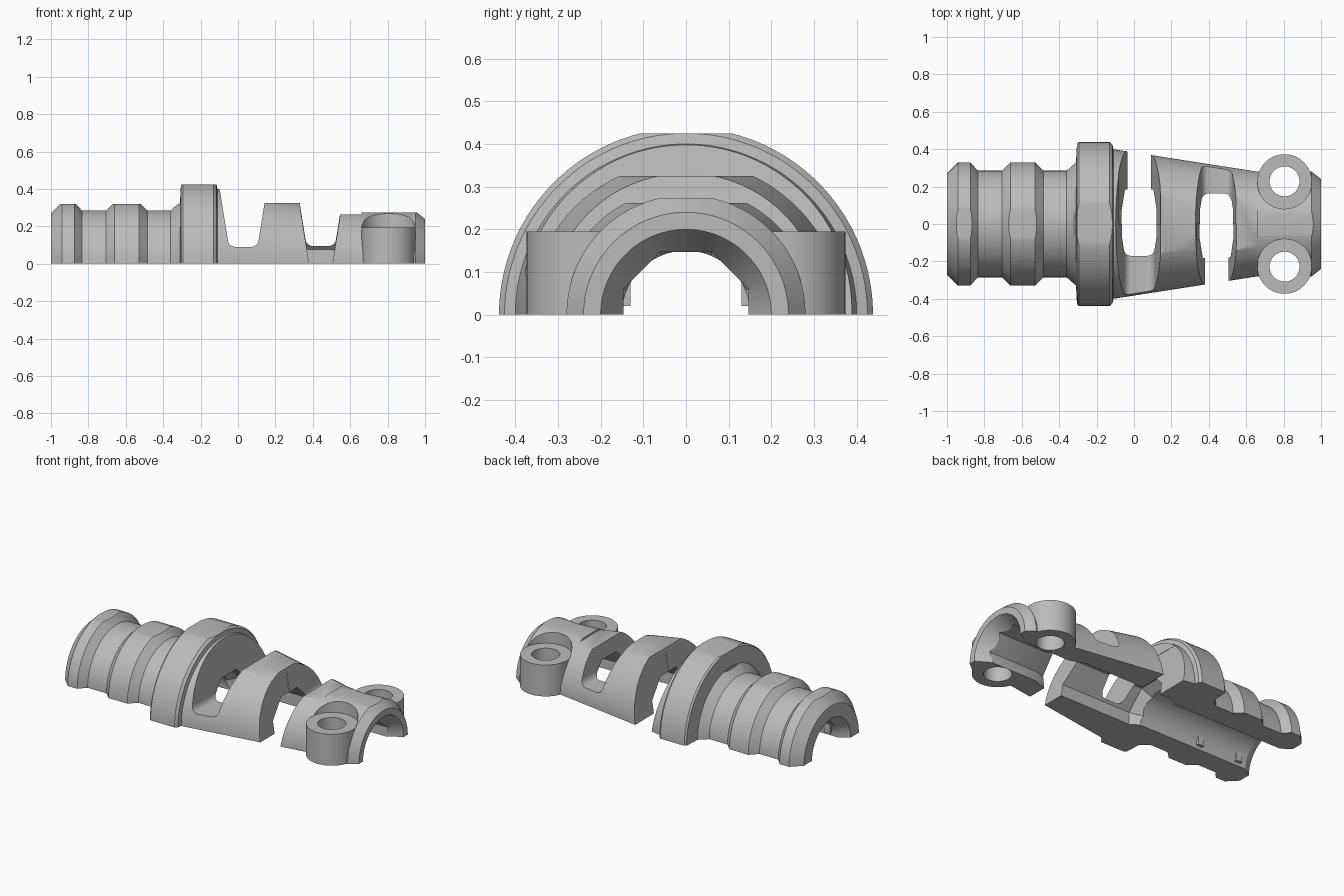
import bpy
import bmesh
from math import cos, sin, pi, radians

if "Cube" in bpy.data.objects:
    bpy.data.objects.remove(bpy.data.objects["Cube"], do_unlink=True)

GREY = (0.5, 0.5, 0.5, 1.0)
mat = bpy.data.materials.new("plain grey")
mat.use_nodes = True
mat.diffuse_color = GREY
mat.node_tree.nodes["Principled BSDF"].inputs["Base Color"].default_value = GREY


def finish(bm, name):
    bmesh.ops.recalc_face_normals(bm, faces=bm.faces)
    mesh = bpy.data.meshes.new(name)
    bm.to_mesh(mesh)
    bm.free()
    mesh.materials.append(mat)
    obj = bpy.data.objects.new(name, mesh)
    bpy.context.scene.collection.objects.link(obj)
    return obj


def loft(rings, name):
    """Closed solid through a list of point rings."""
    bm = bmesh.new()
    loops = [[bm.verts.new(p) for p in ring] for ring in rings]
    n = len(loops[0])
    for a, b in zip(loops, loops[1:]):
        for i in range(n):
            j = (i + 1) % n
            bm.faces.new((a[i], a[j], b[j], b[i]))
    bm.faces.new(loops[0])
    bm.faces.new(loops[-1])
    return finish(bm, name)


def lathe(profile, name, sides=96):
    """Solid of revolution about the x axis from (x, radius) pairs."""
    angles = [(i + 0.5) * 2 * pi / sides for i in range(sides)]
    return loft([[(x, r * cos(a), r * sin(a)) for a in angles]
                 for x, r in profile], name)


def pillar(x, y, r, z0, z1, name, sides=64):
    angles = [i * 2 * pi / sides for i in range(sides)]
    return loft([[(x + r * cos(a), y + r * sin(a), z) for a in angles]
                 for z in (z0, z1)], name)


def prism(outline, y0, y1, name):
    """Extrude an (x, z) outline along y."""
    return loft([[(x, y, z) for x, z in outline] for y in (y0, y1)], name)


def box(x0, x1, y0, y1, z0, z1, name):
    return prism([(x0, z0), (x1, z0), (x1, z1), (x0, z1)], y0, y1, name)


def combine(target, tool, operation="DIFFERENCE"):
    mod = target.modifiers.new("combine", "BOOLEAN")
    mod.object = tool
    mod.operation = operation
    mod.solver = "EXACT"
    bpy.context.view_layer.update()
    graph = bpy.context.evaluated_depsgraph_get()
    mesh = bpy.data.meshes.new_from_object(target.evaluated_get(graph))
    target.modifiers.clear()
    target.data = mesh
    bpy.data.objects.remove(tool, do_unlink=True)


def smooth(obj):
    bpy.ops.object.select_all(action="DESELECT")
    obj.select_set(True)
    bpy.context.view_layer.objects.active = obj
    bpy.ops.object.shade_smooth_by_angle(angle=radians(25))


# Outer shell: ribbed neck, flange, tapered sleeve and chamfered end
shell = lathe([
    (-1, .27), (-.94, .33), (-.875, .33), (-.835, .285),
    (-.705, .285), (-.66, .33), (-.53, .33), (-.485, .285),
    (-.36, .285), (-.31, .33), (-.305, .43), (-.295, .438),
    (-.13, .438), (-.115, .425), (-.11, .4), (.66, .28),
    (.95, .28), (1, .24)], "clamp_shell")

# Flats along the top
for x0, x1, z in ((-1.1, -.312, .32), (-.312, -.1, .425), (.05, .43, .325),
                  (.43, .66, .262), (.66, 1.1, .273)):
    combine(shell, box(x0, x1, -1, 1, z, 1, "flat_cutter"))

# Screw bosses with recessed tops
BOSS_X, BOSS_Y = .805, .228
for side in (-1, 1):
    combine(shell, pillar(BOSS_X, side * BOSS_Y, .145, -.1, .21, "boss"), "UNION")
    combine(shell, pillar(BOSS_X, side * BOSS_Y, .147, .195, .6, "pocket_cutter"))

# Cable bore, faceted inner chamber and flared mouths
combine(shell, lathe([(-1.05, .215), (-1, .19), (-.94, .15), (-.1, .15)],
                     "bore_cutter"))
combine(shell, lathe([(-.2, .14), (-.12, .2), (.5, .197), (.6, .159), (.97, .159)],
                     "chamber_cutter", 8))
combine(shell, lathe([(.87, .12), (1, .2), (1.05, .23)], "mouth_cutter"))


# Side slots: a low bridge on one side, cut right through on the other
SLOPE = .16


def slot(left, right, floor, open_side):
    lo = lambda z: left - SLOPE * z
    hi = lambda z: right + SLOPE * z
    r = .04
    c = floor + r
    arc = [i * pi / 2 / 6 for i in range(7)]
    outline = [(lo(.6), .6)]
    outline += [(lo(c) + r * (1 - cos(a)), c - r * sin(a)) for a in arc]
    outline += [(hi(c) - r * (1 - cos(a)), c - r * sin(a)) for a in reversed(arc)]
    outline += [(hi(.6), .6)]
    combine(shell, prism(outline, -.6, .6, "slot_cutter"))
    e = .002
    through = [(lo(.3) - e, .3), (lo(-.1) - e, -.1), (hi(-.1) + e, -.1), (hi(.3) + e, .3)]
    combine(shell, prism(through, *sorted((0, .6 * open_side)), "slot_cutter"))


slot(-.034, .09, .09, 1)
slot(.382, .503, .095, -1)

# Screw holes and the flat parting face
for side in (-1, 1):
    combine(shell, pillar(BOSS_X, side * BOSS_Y, .08, -.3, .7, "hole_cutter"))
combine(shell, box(-2, 2, -2, 2, -1, 0, "base_cutter"))
smooth(shell)

# Small grip ribs on the walls of the bore
for x, place in ((-.88, "outer"), (-.6, "inner")):
    for side, hand in ((-1, "right"), (1, "left")):
        y0, y1 = sorted((side * .13, side * .165))
        box(x - .02, x + .02, y0, y1, .02, .08, hand + "_" + place + "_grip_rib")
